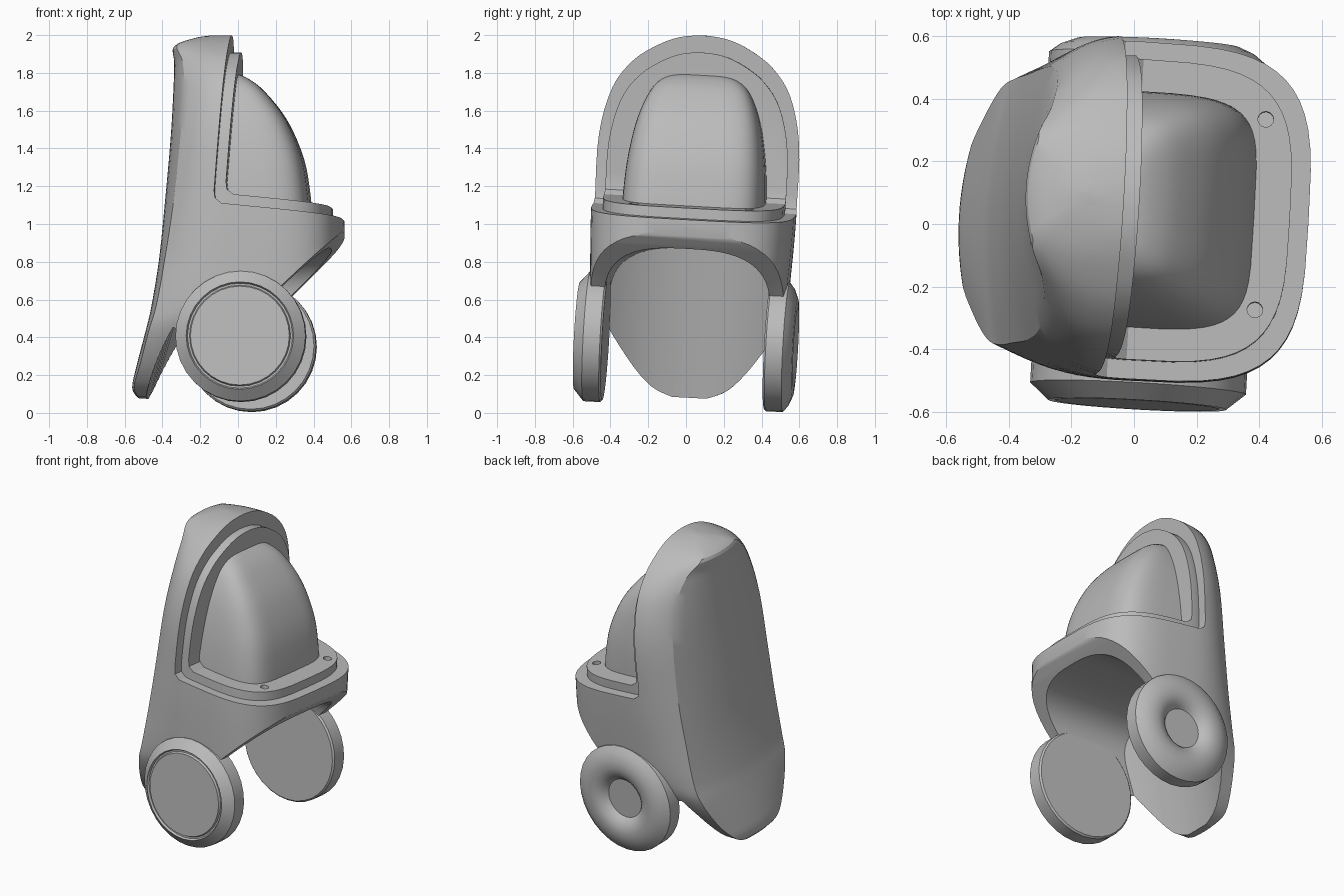
import bpy
import bmesh
from math import sin, cos, pi, radians
from mathutils import Matrix

cube = bpy.data.objects.get("Cube")
if cube:
    bpy.data.objects.remove(cube, do_unlink=True)

grey = bpy.data.materials.new("plain grey")
grey.use_nodes = True
grey.diffuse_color = (0.5, 0.5, 0.5, 1)
for node in grey.node_tree.nodes:
    if node.type == 'BSDF_PRINCIPLED':
        node.inputs["Base Color"].default_value = (0.5, 0.5, 0.5, 1)

# The whole model leans and turns slightly
POSE = (Matrix.Translation((0, -0.015, 0)) @ Matrix.Rotation(radians(-3.27), 4, 'Z')
        @ Matrix.Rotation(radians(-3.15), 4, 'X'))


def loft(name, rings):
    """Skin a list of equal rings and cap both ends."""
    bm = bmesh.new()
    loops = [[bm.verts.new(p) for p in ring] for ring in rings]
    count = len(loops[0])
    for a, b in zip(loops, loops[1:]):
        for i in range(count):
            j = (i + 1) % count
            bm.faces.new((a[i], a[j], b[j], b[i]))
    bm.faces.new(loops[0][::-1])
    bm.faces.new(loops[-1])
    bmesh.ops.remove_doubles(bm, verts=bm.verts, dist=1e-5)
    bmesh.ops.recalc_face_normals(bm, faces=bm.faces)
    mesh = bpy.data.meshes.new(name)
    bm.to_mesh(mesh)
    bm.free()
    obj = bpy.data.objects.new(name, mesh)
    bpy.context.collection.objects.link(obj)
    mesh.materials.append(grey)
    return obj


def prism(name, outline):
    """Side outline (x, z) extruded across the full width."""
    return loft(name, [[(x, y, z) for x, z in outline] for y in (-1, 1)])


def activate(obj):
    bpy.ops.object.select_all(action='DESELECT')
    obj.select_set(True)
    bpy.context.view_layer.objects.active = obj


def cut(obj, cutter):
    cutter.hide_render = True
    mod = obj.modifiers.new("cut", 'BOOLEAN')
    mod.operation = 'DIFFERENCE'
    mod.solver = 'EXACT'
    mod.object = cutter
    activate(obj)
    bpy.ops.object.modifier_apply(modifier=mod.name)
    bpy.data.objects.remove(cutter, do_unlink=True)


def finish(obj, angle=25):
    obj.matrix_world = POSE
    activate(obj)
    bpy.ops.object.shade_smooth_by_angle(angle=radians(angle))


def smooth_rows(rows, steps=4):
    """Catmull-Rom interpolation between table rows."""
    out = []
    last = len(rows) - 1
    for i in range(last):
        quad = list(zip(rows[max(i - 1, 0)], rows[i], rows[i + 1], rows[min(i + 2, last)]))
        for s in range(steps):
            t = s / steps
            out.append([b + t * (c - a) / 2 + t * t * (2 * a - 5 * b + 4 * c - d) / 2
                        + t ** 3 * (3 * b - a - 3 * c + d) / 2 for a, b, c, d in quad])
    out.append(list(rows[-1]))
    return out


def nose_arc(x0, xf, hw, power, n=14):
    """Rounded square quarter, from the side to the front centre."""
    e = 2 / power
    turns = [pi / 2 * i / n for i in range(n)]
    return [(x0 + (xf - x0) * sin(t) ** e, hw * cos(t) ** e) for t in turns] + [(xf, 0)]


def mirrored(half, z):
    """Close a half section that starts and ends on the centre line."""
    return [(x, y, z) for x, y in half] + [(x, -y, z) for x, y in half[-2:0:-1]]


# Hull levels: height, back centre, panel edge, panel half width, half width
LEVELS = smooth_rows([
    (.08, -.53, -.525, .09, .1), (.13, -.56, -.54, .2, .21), (.25, -.535, -.5, .31, .33),
    (.42, -.49, -.45, .4, .46), (.55, -.46, -.41, .425, .51), (.8, -.42, -.365, .43, .53),
    (1.1, -.39, -.32, .435, .54), (1.45, -.36, -.285, .42, .535), (1.7, -.347, -.27, .36, .475),
    (1.85, -.343, -.285, .27, .37), (1.94, -.345, -.32, .16, .24),
    (1.985, -.24, -.22, .07, .13), (2, -.16, -.14, .02, .03)])


def hull(name, inset=0.0, top=1.0):
    rings = []
    k = 1 - inset / .54
    for z, xc, xe, ph, hw in LEVELS:
        ph, hw = ph * k, hw * k
        xc, xe = xc + inset, xe + inset
        half = [(xc + (xe - xc) * (i / 6) ** 2, ph * i / 6) for i in range(6)]
        for i in range(10):
            s = i / 10
            half.append((xe * (1 - s), ph + (hw - ph) * (1 - (1 - s) ** 2.7)))
        half += nose_arc(0, .555 - inset, hw, 3.6)
        rings.append(mirrored(half, z if z < 1 else 1 + (z - 1) * top))
    return loft(name, rings)


def cockpit_cutter(dx, dz):
    outline = [(-.03, 2.1), (-.1, 1.15), (-.095, 1.11), (-.06, 1.083), (.8, 1), (.8, 2.1)]
    return prism("cockpit_cutter", [(x + dx, z + dz) for x, z in outline])


# Body shell: hood, tray, legs and rear apron
body = hull("body")
cut(body, cockpit_cutter(0, 0))
cut(body, prism("underside_cutter", [
    (.9, .98), (.56, .97), (.545, .93), (.5, .88), (.26, .65), (.1, .45), (-.28, .41),
    (-.35, .37), (-.4, .28), (-.44, .15), (-.47, .04), (-.47, -.2), (.9, -.2)]))

# Arched hollow under the tray, with a scooped rear wall
slices = []
for i in range(33):
    turn = pi * i / 32
    y = -.44 * abs(cos(turn)) ** .7 * (1 if cos(turn) > 0 else -1)
    top = .56 + .31 * max(sin(turn), 0) ** .7
    wall = [(-.5 + .22 * z + (.02 + .15 * z) * (y / .44) ** 2, y, z)
            for z in (-.1, top)]
    slices.append(wall + [(.8, y, top), (.8, y, -.1)])
cut(body, loft("cavity_cutter", slices))
finish(body)

# Raised lip around the cockpit with two screw holes
lip = hull("cockpit_lip", .06, .91)
cut(lip, cockpit_cutter(.06, .05))
cut(lip, prism("lip_base_cutter", [(-1, -.2), (1, -.2), (1, .98), (-1, .98)]))
for y in (-.297, .313):
    cut(lip, loft("hole_cutter", [
        [(.4 + .025 * cos(pi * i / 8), y + .025 * sin(pi * i / 8), z)
         for i in range(16)] for z in (1.06, 1.3)]))
finish(lip)

# Rounded dome in front of the hood: height, front, half width
dome_rows = smooth_rows([
    (1, .385, .378), (1.15, .375, .377), (1.35, .34, .362), (1.55, .255, .325),
    (1.7, .14, .265), (1.77, .05, .195), (1.8, -.03, .1)])
dome = loft("dome", [
    mirrored([(-.1, 0)] + nose_arc(-.1, xf, hw, 5), z) for z, xf, hw in dome_rows])
finish(dome, 50)


# Wheels: profile of radius and distance from the centre plane
def wheel(name, side, outer):
    profile = [(.335, .43), (.345, .44), (.345, .53)] + outer
    rings = [[(.042 + r * cos(pi * i / 16), side * v, .378 + r * sin(pi * i / 16))
              for i in range(32)] for r, v in profile]
    finish(loft(name, rings), 35)


wheel("right_wheel", -1, [(.285, .582), (.278, .569), (.268, .569), (.262, .582)])
wheel("left_wheel", 1, [(.31, .557), (.26, .577), (.21, .58), (.17, .57),
                        (.14, .548), (.125, .53)])
